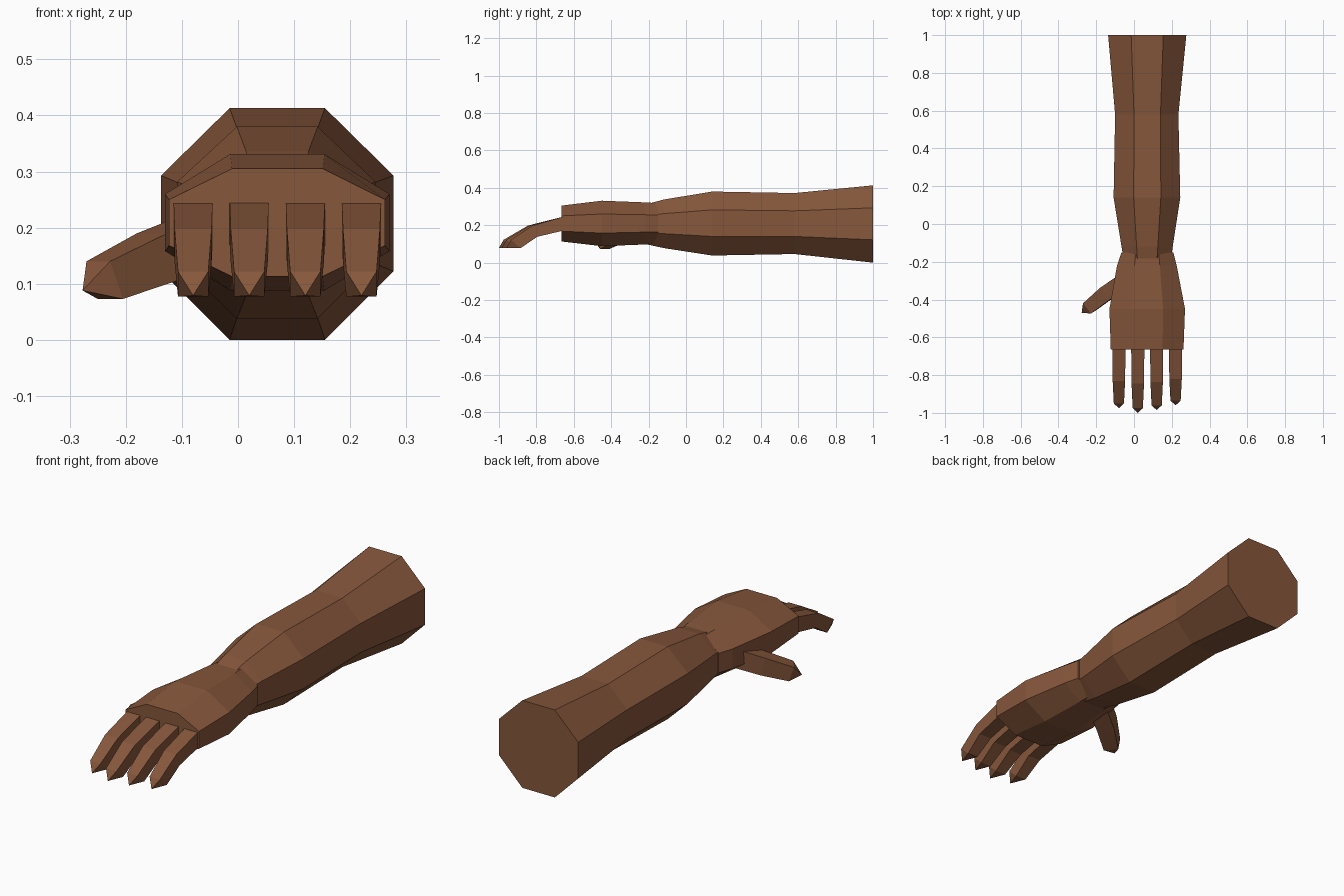
import bpy, bmesh

skin = bpy.data.materials.new("brown_skin")
skin.diffuse_color = (0.24, 0.095, 0.044, 1)


def loft(name, rings, tip=None):
    """Bridge equal-sized rings; close the end with a cap or a pointed tip."""
    bm = bmesh.new()
    loops = [[bm.verts.new(p) for p in r] for r in rings]
    n = len(loops[0])
    for a, b in zip(loops, loops[1:]):
        for i in range(n):
            j = (i + 1) % n
            bm.faces.new((a[i], a[j], b[j], b[i]))
    bm.faces.new(loops[0])
    if tip:
        t = bm.verts.new(tip)
        for i in range(n):
            bm.faces.new((loops[-1][i], loops[-1][(i + 1) % n], t))
    else:
        bm.faces.new(loops[-1])
    bmesh.ops.recalc_face_normals(bm, faces=bm.faces)
    mesh = bpy.data.meshes.new(name)
    bm.to_mesh(mesh)
    bm.free()
    mesh.materials.append(skin)
    ob = bpy.data.objects.new(name, mesh)
    bpy.context.collection.objects.link(ob)
    return ob


def octagon(y, x0, x1, z0, z1, s0, s1, flat):
    """Eight-sided section: outer limits, side edge heights, half width of flat."""
    c = 0.07
    return [(c - flat, y, z1), (c + flat, y, z1), (x1, y, s1), (x1, y, s0),
            (c + flat, y, z0), (c - flat, y, z0), (x0, y, s0), (x0, y, s1)]


# Forearm
loft("forearm", [
    octagon(1.0, -0.137, 0.277, 0.0, 0.413, 0.122, 0.293, 0.085),
    octagon(0.58, -0.10, 0.235, 0.046, 0.372, 0.14, 0.277, 0.07),
    octagon(0.14, -0.108, 0.245, 0.038, 0.380, 0.14, 0.282, 0.072),
    octagon(-0.12, -0.066, 0.205, 0.078, 0.337, 0.155, 0.262, 0.056),
    octagon(-0.22, -0.05, 0.19, 0.10, 0.31, 0.165, 0.25, 0.05)])

# Hand
loft("palm", [
    octagon(-0.15, -0.066, 0.208, 0.102, 0.318, 0.163, 0.255, 0.06),
    octagon(-0.22, -0.09, 0.226, 0.097, 0.322, 0.163, 0.256, 0.067),
    octagon(-0.45, -0.13, 0.270, 0.088, 0.331, 0.158, 0.260, 0.084),
    octagon(-0.665, -0.123, 0.262, 0.113, 0.305, 0.168, 0.250, 0.081)])


# Four fingers
def quad(x, w, yt, zt, yb, zb):
    return [(x - w, yt, zt), (x + w, yt, zt), (x + w, yb, zb), (x - w, yb, zb)]


for i, (x, end) in enumerate([(-0.08, -0.975), (0.02, -1.0), (0.12, -0.985), (0.22, -0.96)]):
    k = (end + 1.0) * 0.6
    loft("finger_%d" % (i + 1), [
        quad(x, 0.035, -0.64, 0.25, -0.64, 0.175),
        quad(x, 0.033, -0.845 + k, 0.198, -0.82 + k, 0.138),
        quad(x, 0.027, end + 0.025, 0.122, end + 0.075, 0.077)],
        tip=(x, end, 0.079))

# Thumb
loft("thumb", [
    [(-0.08, -0.27, 0.23), (-0.04, -0.34, 0.22), (-0.03, -0.34, 0.13), (-0.07, -0.27, 0.14)],
    [(-0.18, -0.338, 0.19), (-0.13, -0.402, 0.188), (-0.11, -0.392, 0.105), (-0.16, -0.33, 0.107)],
    [(-0.27, -0.42, 0.14), (-0.228, -0.474, 0.14), (-0.205, -0.46, 0.073), (-0.25, -0.41, 0.073)]],
    tip=(-0.277, -0.47, 0.088))
